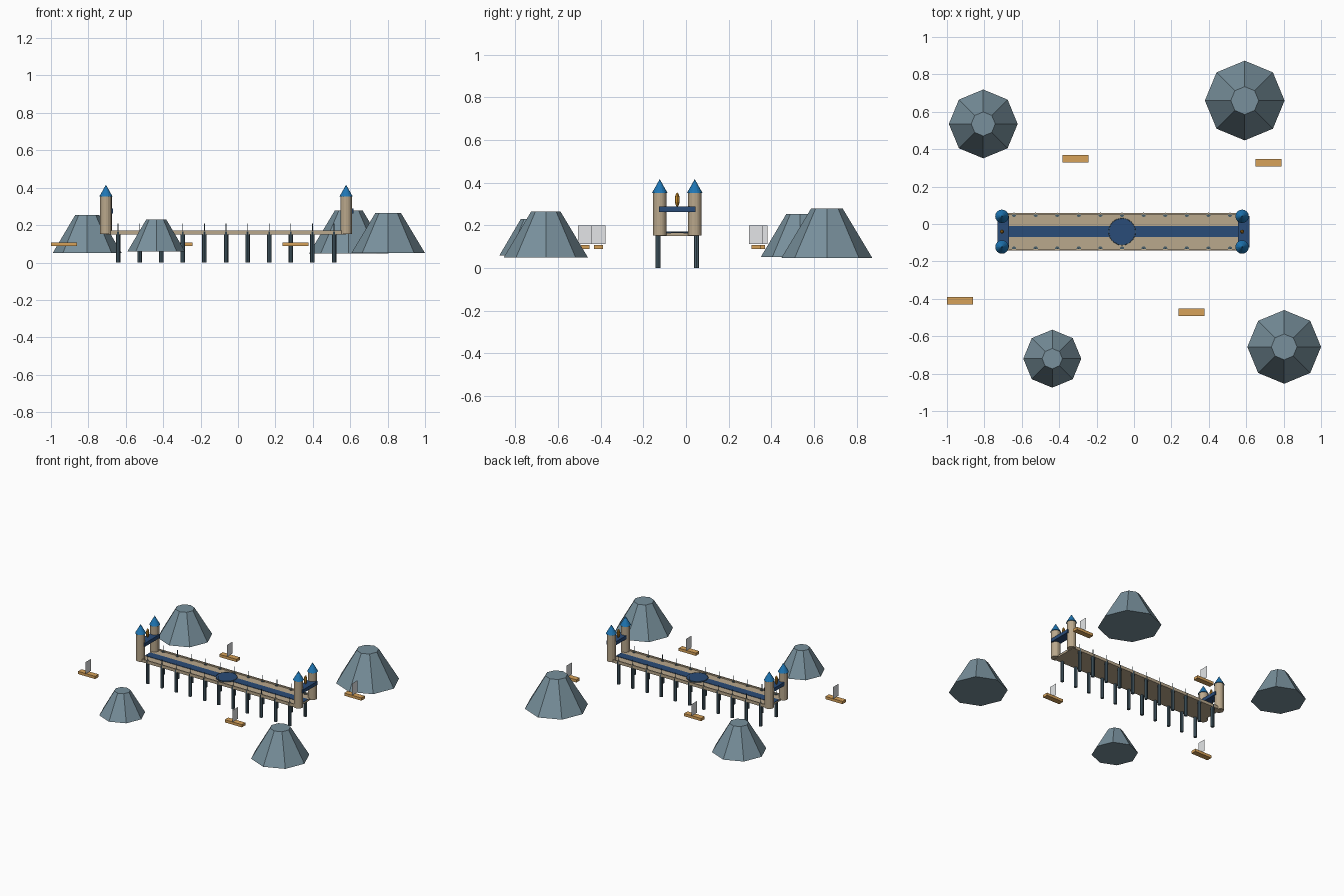
import bpy
from math import pi

cube = bpy.data.objects.get("Cube")
if cube:
    bpy.data.objects.remove(cube, do_unlink=True)


def material(name, r, g, b):
    """Flat material from 0-255 screen colour, stored as linear."""
    lin = [((c / 255 + 0.055) / 1.055) ** 2.4 for c in (r, g, b)] + [1]
    m = bpy.data.materials.new(name)
    m.use_nodes = True
    m.diffuse_color = lin
    m.node_tree.nodes["Principled BSDF"].inputs["Base Color"].default_value = lin
    return m


ROCK = material("rock grey", 120, 144, 156)
STONE = material("sandstone", 186, 168, 140)
SLATE = material("dark slate", 72, 94, 106)
ROOF = material("roof blue", 30, 118, 180)
NAVY = material("navy blue", 42, 76, 120)
WOOD = material("boat wood", 215, 162, 90)
SAIL = material("sail white", 228, 230, 232)
GOLD = material("lantern gold", 205, 142, 40)


def finish(name, mat):
    ob = bpy.context.object
    ob.name = name
    ob.data.materials.append(mat)
    return ob


def box(name, mat, x, y, z0, z1, sx, sy):
    bpy.ops.mesh.primitive_cube_add(size=1, location=(x, y, (z0 + z1) / 2))
    bpy.context.object.scale = (sx, sy, z1 - z0)
    return finish(name, mat)


def frustum(name, mat, x, y, z0, z1, r0, r1, sides):
    bpy.ops.mesh.primitive_cone_add(vertices=sides, radius1=r0, radius2=r1,
                                    depth=z1 - z0, location=(x, y, (z0 + z1) / 2))
    return finish(name, mat)


# Bridge deck, edge rails and carpet
MID_X, MID_Y, LENGTH = -0.064, -0.041, 1.284
box("deck", STONE, MID_X, MID_Y, 0.15, 0.163, LENGTH, 0.2)
box("carpet", NAVY, MID_X, MID_Y, 0.16, 0.166, LENGTH, 0.059)
for side in (-1, 1):
    box("edge_rail", STONE, MID_X, MID_Y + side * 0.096, 0.15, 0.172, LENGTH, 0.008)

# Round centre plaza with a thin border
frustum("plaza", NAVY, MID_X, MID_Y, 0.16, 0.17, 0.072, 0.072, 24)
bpy.ops.mesh.primitive_torus_add(location=(MID_X, MID_Y, 0.169), major_segments=24,
                                 minor_segments=6, major_radius=0.071, minor_radius=0.002)
finish("plaza_border", SLATE)

# Pillars through the deck, each topped by a slim post
for i in range(11):
    for side in (-1, 1):
        x, y = MID_X + (i - 5) * 0.1155, MID_Y + side * 0.09
        frustum("pillar", SLATE, x, y, 0, 0.167, 0.012, 0.012, 8)
        frustum("post", SLATE, x, y, 0.165, 0.208, 0.002, 0.002, 6)

# Gate towers, cross beam and hanging lantern at both ends
for end in (-1, 1):
    x = MID_X + end * LENGTH / 2
    for side in (-1, 1):
        y = MID_Y + side * 0.082
        frustum("tower", STONE, x, y, 0.153, 0.352, 0.031, 0.031, 16)
        frustum("tower_roof", ROOF, x, y, 0.352, 0.416, 0.036, 0, 16)
    box("gate_beam", NAVY, x + 0.008, MID_Y, 0.262, 0.288, 0.062, 0.17)
    bpy.ops.mesh.primitive_uv_sphere_add(segments=8, ring_count=6, radius=1,
                                         location=(x, MID_Y, 0.32))
    bpy.context.object.scale = (0.011, 0.011, 0.033)
    finish("lantern", GOLD)

# Surrounding rocks: x, y, base radius, base height, top height
for x, y, r, z0, z1 in ((-0.806, 0.535, 0.184, 0.052, 0.254),
                        (0.592, 0.66, 0.213, 0.047, 0.278),
                        (0.803, -0.657, 0.197, 0.05, 0.264),
                        (-0.437, -0.72, 0.155, 0.058, 0.229)):
    frustum("rock", ROCK, x, y, z0, z1, r, r * 0.35, 8)

# Small boats with one flat sail
for x, y in ((-0.313, 0.35), (0.718, 0.328), (-0.93, -0.41), (0.307, -0.473)):
    box("boat_hull", WOOD, x, y, 0.088, 0.108, 0.139, 0.04)
    bpy.ops.mesh.primitive_plane_add(size=1, location=(x, y, 0.1555),
                                     rotation=(0, pi / 2, 0))
    bpy.context.object.scale = (0.087, 0.064, 1)
    finish("boat_sail", SAIL)
